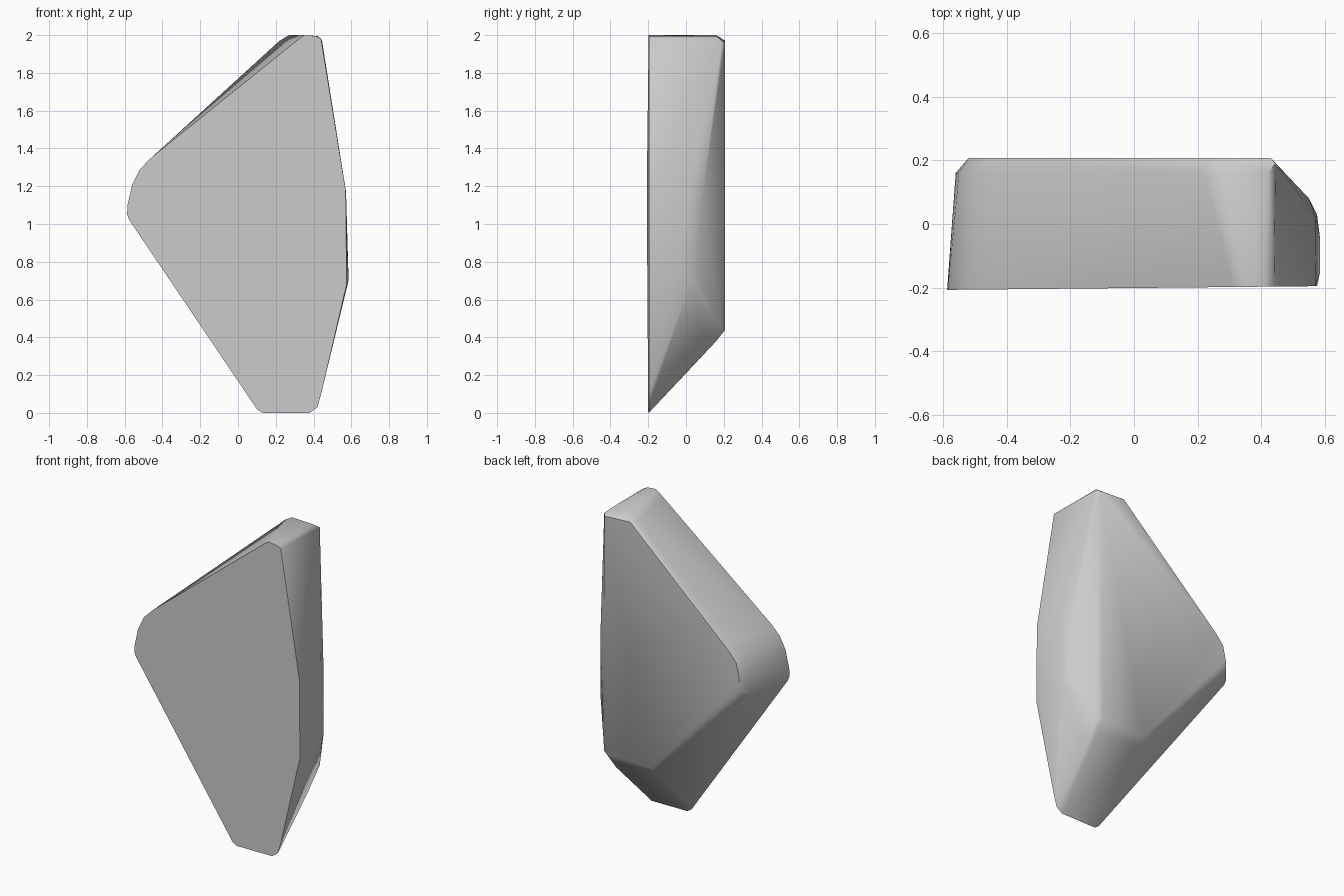
import bpy
import bmesh
import math

default_cube = bpy.data.objects.get("Cube")
if default_cube:
    bpy.data.objects.remove(default_cube, do_unlink=True)


def flat_material(name, value):
    material = bpy.data.materials.new(name)
    material.use_nodes = True
    colour = (value, value, value, 1)
    material.diffuse_color = colour
    shader = material.node_tree.nodes["Principled BSDF"]
    shader.inputs["Base Color"].default_value = colour
    shader.inputs["Roughness"].default_value = 0.9
    return material


def layer(outline, depth, slant=0):
    """Place an x, z outline at a depth, optionally turned a little about z."""
    return [(x, depth + slant * x, z) for x, z in outline]


def convex_stone(name, points, material):
    """Wrap a convex surface round the points and shade it softly."""
    mesh = bpy.data.meshes.new(name)
    stone = bpy.data.objects.new(name, mesh)
    bpy.context.collection.objects.link(stone)
    bm = bmesh.new()
    for point in points:
        bm.verts.new(point)
    hull = bmesh.ops.convex_hull(bm, input=bm.verts[:])
    unused = {v for v in hull["geom_interior"] + hull["geom_unused"]
              if isinstance(v, bmesh.types.BMVert)}
    bmesh.ops.delete(bm, geom=list(unused), context="VERTS")
    bmesh.ops.dissolve_limit(bm, angle_limit=math.radians(1),
                             verts=bm.verts[:], edges=bm.edges[:])
    bmesh.ops.recalc_face_normals(bm, faces=bm.faces[:])
    bm.to_mesh(mesh)
    bm.free()
    mesh.materials.append(material)
    bpy.ops.object.select_all(action="DESELECT")
    stone.select_set(True)
    bpy.context.view_layer.objects.active = stone
    bpy.ops.object.shade_smooth_by_angle(angle=math.radians(40))
    return stone


# Broad cut front face, reaching down to the ground
front_face = [(.44, 1.98), (.41, 1.995), (.35, 2), (.31, 1.97), (-.46, 1.35),
              (-.52, 1.29), (-.56, 1.21), (-.585, 1.1), (-.587, 1.05),
              (-.575, 1.02), (.1, .02), (.13, 0), (.38, 0), (.42, .03),
              (.44, .1), (.575, .68), (.57, 1.18)]

# Rounded shoulder just before the back
back_shoulder = [(.42, 1.995), (.27, 2), (.22, 1.97), (-.44, 1.365),
                 (-.51, 1.29), (-.55, 1.2), (-.56, 1.08), (-.55, 1.05),
                 (.1, .38), (.41, .38)]

# Smaller flat back face
back_face = [(.43, 1.96), (.25, 1.97), (-.45, 1.33), (-.5, 1.27),
             (-.52, 1.18), (-.52, 1.1), (.1, .44), (.41, .44)]

# Bulging side with its chamfered back corner
side_bulge = [(.585, -.05, .72), (.585, -.15, .7), (.572, .02, 1.17),
              (.55, .08, 1.1), (.555, .07, .72), (.575, .03, .7),
              (.43, .09, .31), (.445, .19, 1.97), (.445, .19, .45)]

points = (layer(front_face, -.201, .01) + layer(back_shoulder, .16)
          + layer(back_face, .207) + side_bulge)
convex_stone("rock", points, flat_material("stone grey", .6))
